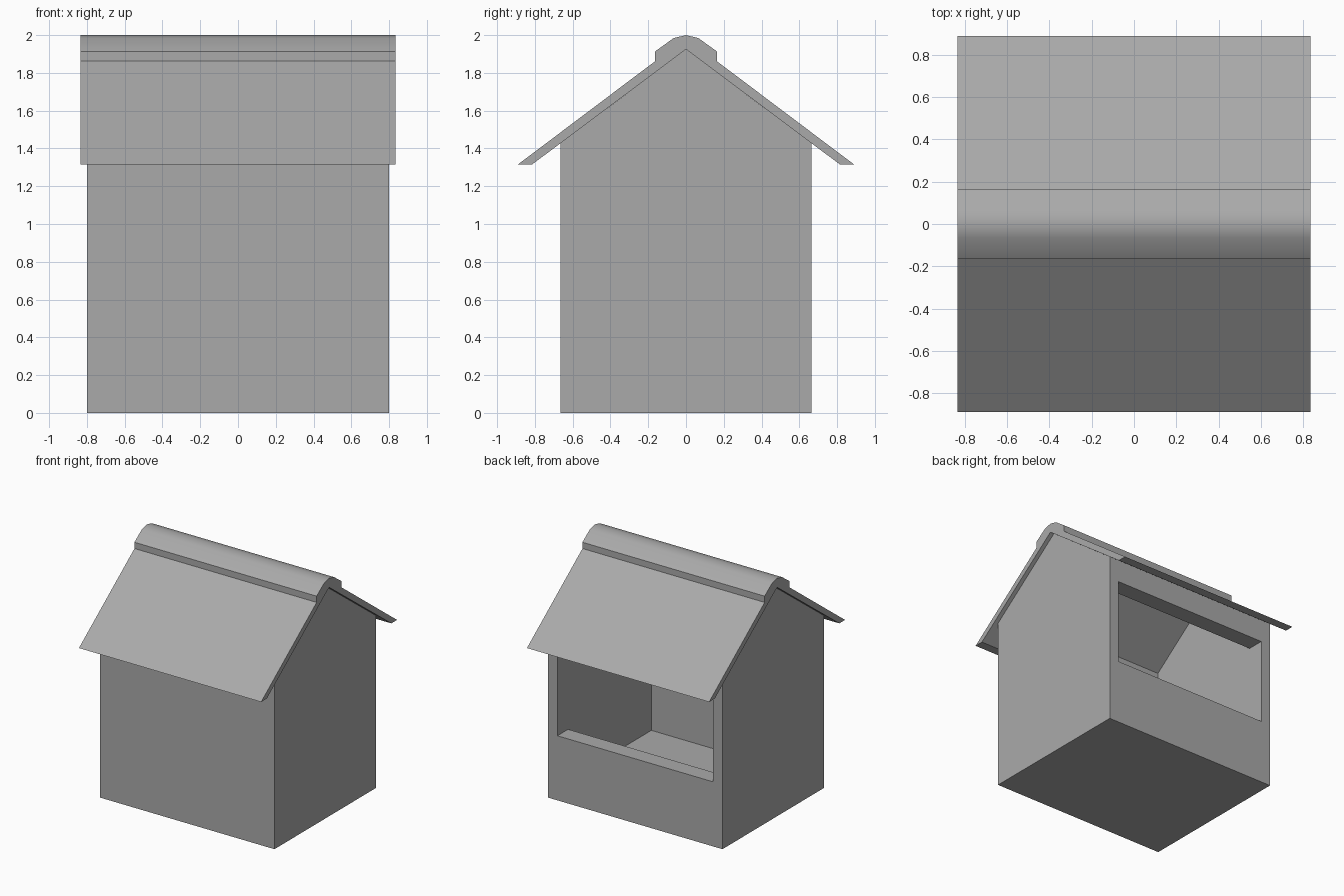
import bpy
import bmesh
import math

cube = bpy.data.objects.get("Cube")
if cube:
    bpy.data.objects.remove(cube, do_unlink=True)

GREY = (0.4, 0.4, 0.4, 1.0)
mat = bpy.data.materials.new("plain_grey")
mat.use_nodes = True
mat.diffuse_color = GREY
mat.node_tree.nodes["Principled BSDF"].inputs["Base Color"].default_value = GREY


def prism(name, profile, half_width):
    """Extrude a (y, z) outline along x, centred on x = 0."""
    bm = bmesh.new()
    face = bm.faces.new([bm.verts.new((-half_width, y, z)) for y, z in profile])
    extruded = bmesh.ops.extrude_face_region(bm, geom=[face])["geom"]
    verts = [g for g in extruded if isinstance(g, bmesh.types.BMVert)]
    bmesh.ops.translate(bm, vec=(2 * half_width, 0, 0), verts=verts)
    bmesh.ops.recalc_face_normals(bm, faces=bm.faces)
    mesh = bpy.data.meshes.new(name)
    bm.to_mesh(mesh)
    bm.free()
    mesh.materials.append(mat)
    obj = bpy.data.objects.new(name, mesh)
    bpy.context.collection.objects.link(obj)
    return obj


def activate(obj):
    bpy.ops.object.select_all(action="DESELECT")
    obj.select_set(True)
    bpy.context.view_layer.objects.active = obj


def cut(obj, cutter):
    """Subtract the cutter and discard it."""
    cutter.hide_render = True
    mod = obj.modifiers.new("cut", "BOOLEAN")
    mod.operation = "DIFFERENCE"
    mod.solver = "EXACT"
    mod.object = cutter
    activate(obj)
    bpy.ops.object.modifier_apply(modifier=mod.name)
    bpy.data.objects.remove(cutter, do_unlink=True)


DEPTH, APEX, EAVE = 0.665, 1.925, 1.427
INNER = 0.713

# House walls: gabled block, hollowed out and open to the roof
house = prism("house_walls", [(-DEPTH, 0), (DEPTH, 0), (DEPTH, EAVE),
                              (0, APEX), (-DEPTH, EAVE)], 0.8)
cut(house, prism("cavity_cutter", [(-0.565, 0.11), (0.525, 0.11),
                                   (0.525, 2.2), (-0.565, 2.2)], INNER))

# Wide serving window in the back wall
cut(house, prism("window_cutter", [(0.4, 0.535), (0.9, 0.535),
                                   (0.9, 1.24), (0.4, 1.24)], INNER))

# Roof: two slopes with a raised rounded ridge cap, mirrored across the ridge
half = [(0.89, 1.315), (0.163, 1.862), (0.163, 1.914), (0.066, 1.984)]
outline = ([(-y, z) for y, z in half] + [(0, 2.0)] + half[::-1]
           + [(0.815, 1.315), (0, APEX), (-0.815, 1.315)])
roof = prism("roof", outline, 0.835)
activate(roof)
bpy.ops.object.shade_smooth_by_angle(angle=math.radians(30))
